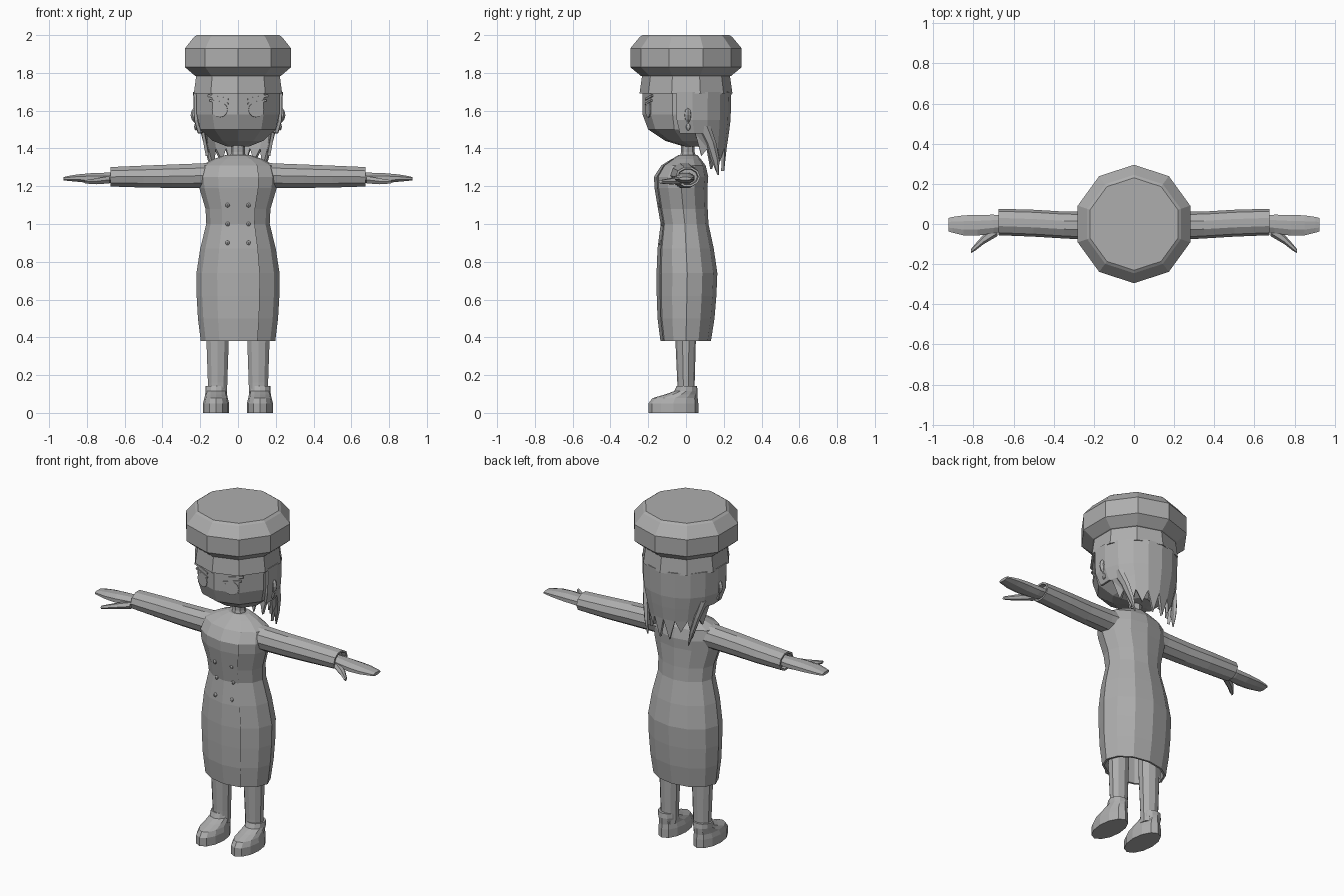
import bpy, bmesh, math
from mathutils import Vector, Matrix

if "Cube" in bpy.data.objects:
    bpy.data.objects.remove(bpy.data.objects["Cube"])

grey = bpy.data.materials.new("plain_grey")
grey.diffuse_color = (0.42, 0.42, 0.42, 1)
grey.use_nodes = True
grey.node_tree.nodes["Principled BSDF"].inputs["Base Color"].default_value = grey.diffuse_color


def finish(name, bm):
    bmesh.ops.recalc_face_normals(bm, faces=bm.faces)
    me = bpy.data.meshes.new(name)
    bm.to_mesh(me)
    bm.free()
    me.materials.append(grey)
    ob = bpy.data.objects.new(name, me)
    bpy.context.collection.objects.link(ob)
    return ob


def loft(name, rings, closed=True):
    """Skin a list of equal-length point rings."""
    bm = bmesh.new()
    vs = [[bm.verts.new(p) for p in r] for r in rings]
    n = len(vs[0])
    for a, b in zip(vs, vs[1:]):
        for i in range(n if closed else n - 1):
            j = (i + 1) % n
            bm.faces.new((a[i], a[j], b[j], b[i]))
    if closed:
        bm.faces.new(vs[0])
        bm.faces.new(vs[-1])
    return finish(name, bm)


def flat_ring(n, z, rx, ry, cx=0, cy=0):
    """Horizontal ring, first vertex facing the front."""
    return [(cx + rx * math.sin(2 * math.pi * i / n),
             cy - ry * math.cos(2 * math.pi * i / n), z) for i in range(n)]


def side_ring(n, s, x, cy, cz, ry, rz):
    """Ring across the arm direction."""
    return [(s * x, cy + ry * math.sin(2 * math.pi * (i + .5) / n),
             cz + rz * math.cos(2 * math.pi * (i + .5) / n)) for i in range(n)]


def blob(name, loc, size, rot=None, seg=8, rings=6):
    bm = bmesh.new()
    bmesh.ops.create_uvsphere(bm, u_segments=seg, v_segments=rings, radius=1)
    m = Matrix.Translation(loc) @ (rot or Matrix()) @ Matrix.Diagonal((*size, 1))
    bmesh.ops.transform(bm, matrix=m, verts=bm.verts)
    return finish(name, bm)


def plate(name, loc, size, rot, sides=4):
    """Thin front-facing plate: box, or disc with many sides."""
    bm = bmesh.new()
    if sides == 4:
        bmesh.ops.create_cube(bm, size=1)
    else:
        bmesh.ops.create_cone(bm, cap_ends=True, segments=sides, radius1=.5, radius2=.5,
                              depth=1, matrix=Matrix.Rotation(math.pi / 2, 4, 'X'))
    m = Matrix.Translation(loc) @ rot @ Matrix.Diagonal((*size, 1))
    bmesh.ops.transform(bm, matrix=m, verts=bm.verts)
    return finish(name, bm)


# Hat: puffed ten-sided crown over a flared band
loft("hat_crown", [flat_ring(10, z, r, r) for z, r in
     [(1.78, .225), (1.785, .24), (1.83, .295), (1.93, .295), (1.99, .245), (2.0, .23)]])
loft("hat_band", [flat_ring(10, z, r, r) for z, r in [(1.69, .246), (1.79, .232)]])

# Head and neck
loft("head", [flat_ring(10, z, rx, ry, 0, cy) for z, rx, ry, cy in
     [(1.41, .06, .06, .05), (1.44, .14, .13, .02), (1.50, .21, .2, 0),
      (1.58, .23, .23, 0), (1.71, .233, .23, 0)]])
loft("neck", [flat_ring(8, z, r, r, 0, .01) for z, r in [(1.33, .05), (1.38, .036), (1.44, .036)]])

# Dress: rounded twelve-sided body with a hollow hem
DRESS = [(.38, .197, 0, .132), (.50, .212, .002, .149), (.62, .219, .005, .156),
         (.74, .22, .007, .159), (.87, .2, 0, .147), (1.0, .168, -.006, .125),
         (1.08, .172, -.015, .13), (1.19, .205, -.025, .138), (1.25, .21, -.024, .142),
         (1.31, .195, -.012, .116), (1.345, .125, .002, .075), (1.365, .065, .01, .05)]
hem = [flat_ring(12, .6, .2, .135), flat_ring(12, .38, .185, .12)]
loft("dress", hem + [flat_ring(12, z, rx, ry, 0, cy) for z, rx, cy, ry in DRESS])

# Overlapping front panel, lifting slightly towards its free edge
panel = []
for z, rx, cy, ry in DRESS[:-1]:
    row = []
    for deg, k in ((-30, 1.0), (0, 1.025), (30, 1.05), (30, 1.0)):
        a = math.radians(deg)
        row.append((rx * k * math.sin(a), cy - ry * k * math.cos(a), z))
    panel.append(row)
loft("front_panel", panel, closed=False)

# Double row of buttons
for z, y in ((1.10, -.146), (1.0, -.129), (.9, -.141)):
    for x in (-.055, .055):
        blob("button", (x, y + .006, z), (.012, .01, .012))

for s, side in ((1, "left"), (-1, "right")):
    # Sleeve with an open cuff
    loft(side + "_sleeve", [side_ring(10, s, *r) for r in
         [(.06, -.012, 1.26, .08, .072), (.2, -.01, 1.256, .07, .068),
          (.35, -.005, 1.253, .067, .065), (.5, .004, 1.251, .067, .061),
          (.675, .01, 1.25, .066, .054), (.675, .01, 1.25, .055, .043),
          (.65, .01, 1.25, .05, .04)]])
    # Hand: flat mitten and thumb
    loft(side + "_hand", [side_ring(8, s, *r) for r in
         [(.64, .004, 1.246, .042, .028), (.70, 0, 1.243, .05, .031),
          (.78, -.006, 1.243, .056, .028), (.85, -.007, 1.243, .054, .021),
          (.905, -.004, 1.241, .042, .013), (.925, -.004, 1.24, .036, .009)]])
    loft(side + "_thumb", [side_ring(6, s, *r) for r in
         [(.68, -.03, 1.234, .03, .022), (.75, -.077, 1.226, .024, .018),
          (.79, -.115, 1.224, .017, .013), (.812, -.135, 1.224, .01, .009)]])
    # Leg and shoe
    loft(side + "_leg", [flat_ring(10, z, rx, ry, s * .108, cy) for z, rx, ry, cy in
         [(.08, .052, .046, 0), (.16, .054, .046, 0), (.38, .062, .054, -.002),
          (.63, .066, .058, 0)]])
    loft(side + "_shoe", [flat_ring(12, z, rx, ry, s * .116, cy) for z, rx, ry, cy in
         [(0, .069, .132, -.067), (.05, .069, .132, -.067), (.078, .062, .12, -.058),
          (.098, .058, .086, -.024), (.115, .056, .062, 0), (.143, .055, .054, .004)]])
    # Ear and earring
    blob(side + "_ear", (s * .215, .01, 1.577), (.036, .022, .045))
    blob(side + "_earring", (s * .223, .012, 1.515), (.009, .012, .02))
    # Eye, lash and brow, lying on the angled face
    turn = Matrix.Rotation(s * math.atan(.326), 4, 'Z')
    tilt = turn @ Matrix.Rotation(-s * math.radians(10), 4, 'Y')

    def on_face(x, z):
        return Vector((s * x, -.23 + .326 * x, z))
    plate(side + "_eye", on_face(.095, 1.605), (.085, .008, .08), turn, 12)
    plate(side + "_lash", on_face(.1, 1.645), (.105, .009, .01), tilt)
    plate(side + "_brow", on_face(.105, 1.67), (.115, .009, .012), tilt)

# Hair: back shell running into pointed strands
bm = bmesh.new()
COLS = 10
TIPS = [1.44, 1.36, 1.29, 1.33, 1.28]
tips = TIPS + TIPS[::-1]


def hair_point(i, r, z, cy=0):
    a = math.radians(-12 + 204 * i / COLS)
    return bm.verts.new((r * math.cos(a), cy + r * math.sin(a), z))


levels = [(1.70, .240, 0), (1.55, .236, 0), (1.48, .215, .012)]
grid = [[hair_point(i, r, z, cy) for i in range(COLS + 1)] for z, r, cy in levels]
grid.append([hair_point(i, .195, 1.40 + .1 * abs(i - 5) / 5 * (abs(i - 5) > 3), .02)
             for i in range(COLS + 1)])
for a, b in zip(grid, grid[1:]):
    for i in range(COLS):
        if i in (0, COLS - 1) and b is grid[3]:
            continue
        bm.faces.new((a[i], a[i + 1], b[i + 1], b[i]))
for i in range(1, COLS - 1):
    tip = hair_point(i + .5, .18, tips[i], .025)
    bm.faces.new((grid[3][i], grid[3][i + 1], tip))
hair = finish("hair", bm)
mod = hair.modifiers.new("thickness", 'SOLIDIFY')
mod.thickness = .016
mod.offset = -1

# Side locks hanging behind the ears
for s in (1, -1):
    loft("side_lock", [flat_ring(6, z, rx, ry, s * x, y) for z, x, y, rx, ry in
         [(1.52, .19, .09, .018, .04), (1.43, .17, .13, .016, .03),
          (1.34, .15, .155, .012, .022), (1.26, .135, .17, .003, .004)]])
